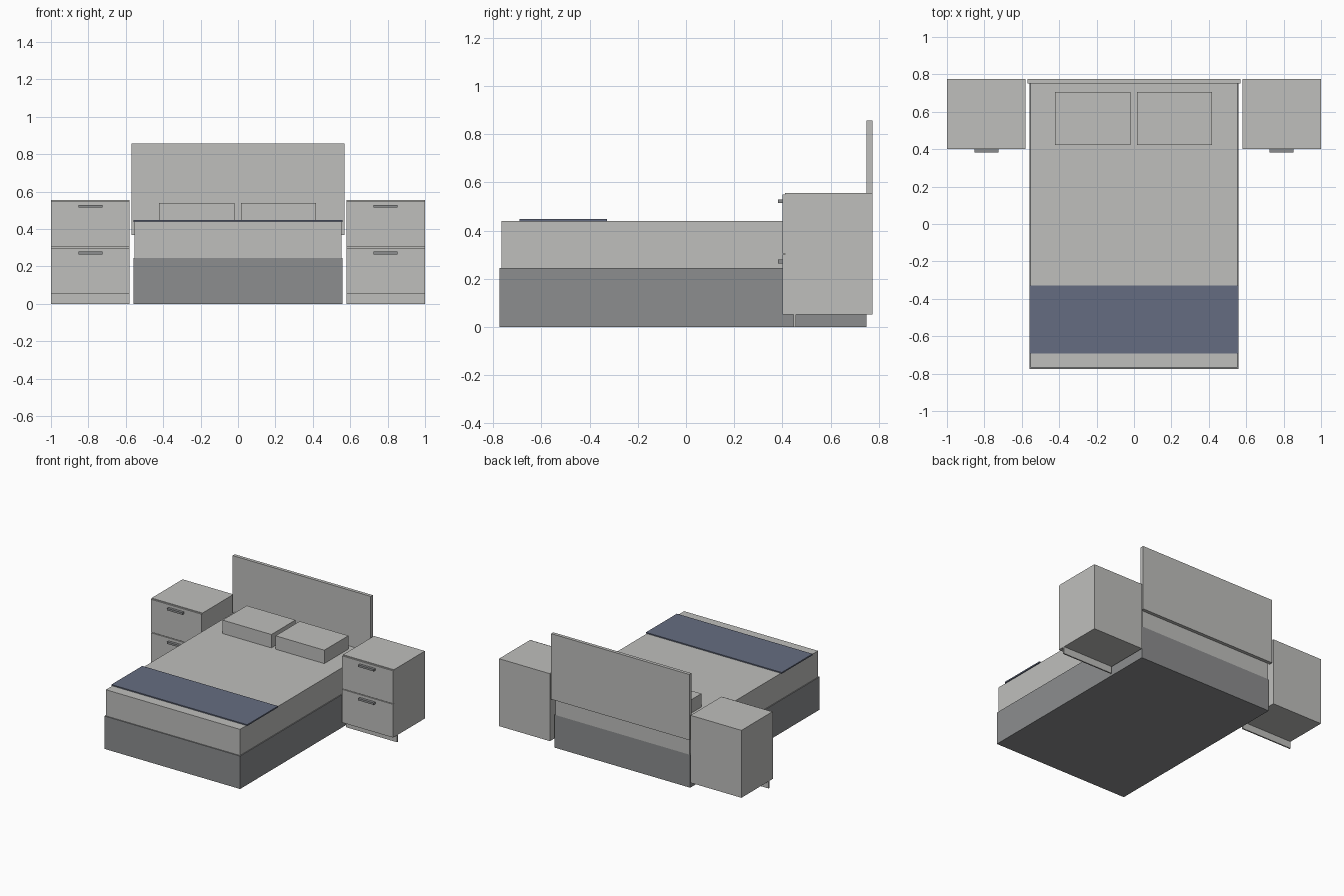
import bpy
import bmesh

if "Cube" in bpy.data.objects:
    bpy.data.objects.remove(bpy.data.objects["Cube"], do_unlink=True)


def material(name, rgb):
    mat = bpy.data.materials.new(name)
    mat.use_nodes = True
    colour = (*rgb, 1)
    mat.diffuse_color = colour
    mat.node_tree.nodes["Principled BSDF"].inputs["Base Color"].default_value = colour
    return mat


pale = material("pale grey", (0.52, 0.52, 0.505))
dark = material("mid grey", (0.265, 0.27, 0.275))
blue = material("slate blue", (0.13, 0.152, 0.22))


def box(name, x, y, z, mat):
    """Box spanning the (low, high) range on each axis."""
    bm = bmesh.new()
    bmesh.ops.create_cube(bm, size=1)
    for v in bm.verts:
        v.co = [r[0] if c < 0 else r[1] for c, r in zip(v.co, (x, y, z))]
    mesh = bpy.data.meshes.new(name)
    bm.to_mesh(mesh)
    bm.free()
    mesh.materials.append(mat)
    obj = bpy.data.objects.new(name, mesh)
    bpy.context.collection.objects.link(obj)
    return obj


# Bed
box("bed_base", (-0.56, 0.56), (-0.775, 0.75), (0, 0.245), dark)
box("mattress", (-0.553, 0.553), (-0.767, 0.75), (0.245, 0.44), pale)
box("headboard", (-0.57, 0.57), (0.75, 0.775), (0.367, 0.857), pale)
box("bed_runner", (-0.56, 0.56), (-0.692, -0.328), (0.438, 0.448), blue)

# Pillows
for side, x in (("right", (-0.422, -0.02)), ("left", (0.015, 0.417))):
    box(side + "_pillow", x, (0.422, 0.706), (0.44, 0.54), pale)

# Nightstands: carcass, recessed plinth, two drawer fronts and bar handles
for side, s in (("right", -1), ("left", 1)):
    def span(a, b):
        return tuple(sorted((s * a, s * b)))

    width = span(0.58, 1.0)
    box(side + "_nightstand_body", width, (0.41, 0.775), (0.052, 0.555), pale)
    box(side + "_nightstand_plinth", width, (0.446, 0.456), (0, 0.052), pale)
    for level, z in (("lower", (0.052, 0.3)), ("upper", (0.305, 0.55))):
        name = f"{side}_{level}_drawer"
        box(name + "_front", width, (0.4, 0.41), z, pale)
        top = z[1] - 0.021
        box(name + "_handle", span(0.725, 0.853), (0.381, 0.4), (top - 0.015, top), dark)
